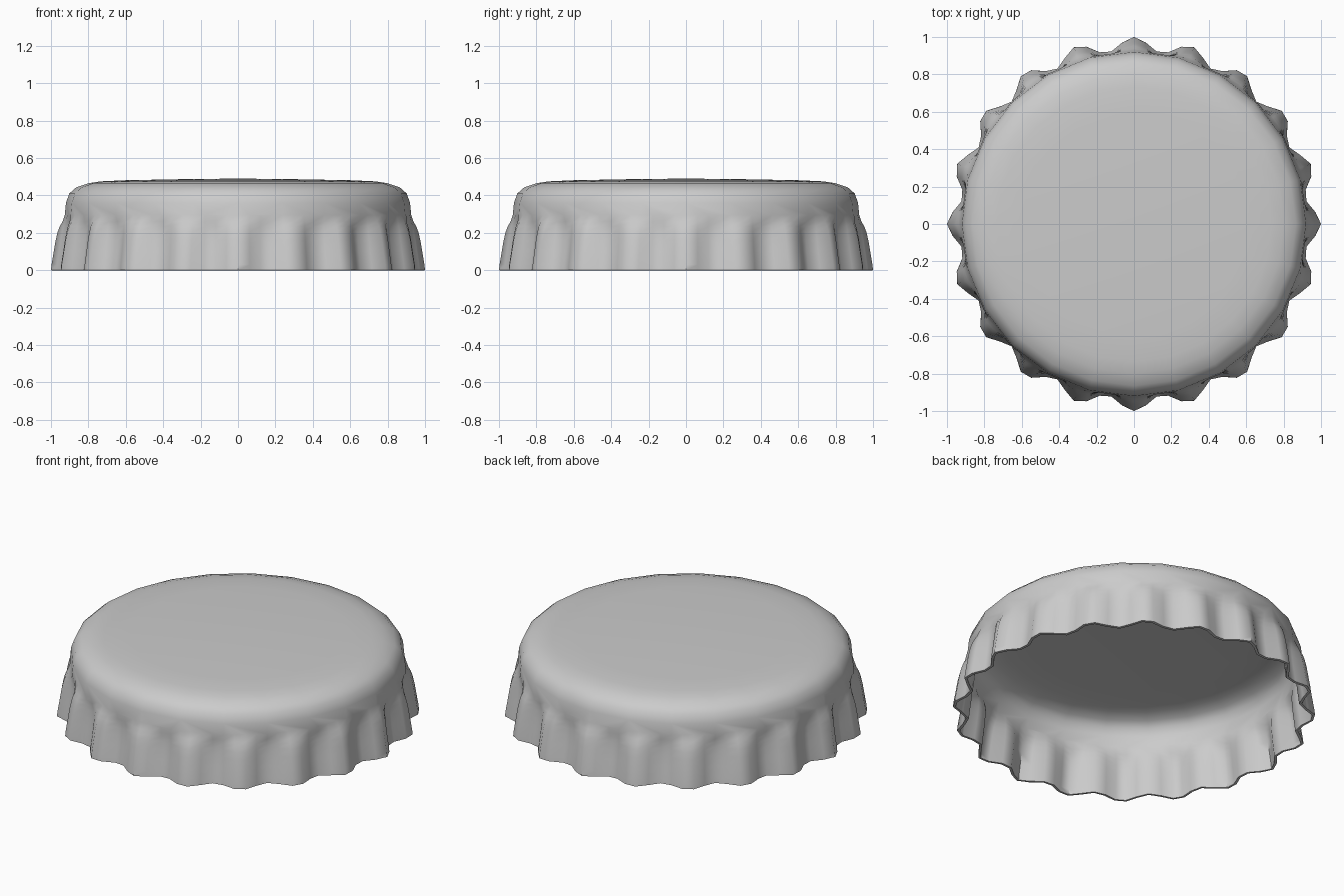
import bpy, bmesh, math

cube = bpy.data.objects.get("Cube")
if cube:
    bpy.data.objects.remove(cube, do_unlink=True)

SIDES = 24            # dome segments
SUB = 4               # skirt segments per dome segment
N = SIDES * SUB
FLUTES = 20

# Skirt rings from the rim upward: height, ridge radius, valley radius
skirt = [(0.0, 1.0, 0.925), (0.03, 0.997, 0.922), (0.1, 0.985, 0.913),
         (0.16, 0.975, 0.907), (0.205, 0.964, 0.905), (0.235, 0.953, 0.907),
         (0.26, 0.938, 0.913)]
# Dome rings from the neck upward: height, radius
dome = [(0.295, 0.926), (0.36, 0.92), (0.41, 0.902), (0.443, 0.865),
        (0.465, 0.80), (0.475, 0.735), (0.481, 0.60), (0.487, 0.28)]

bm = bmesh.new()


def point(radius, angle, z):
    return bm.verts.new((radius * math.cos(angle), radius * math.sin(angle), z))


def bridge(low, high):
    n = len(low)
    for i in range(n):
        j = (i + 1) % n
        bm.faces.new((low[i], low[j], high[j], high[i]))


# Fluted skirt
rings = []
for z, ridge, valley in skirt:
    ring = []
    for i in range(N):
        a = math.tau * i / N
        wave = 0.5 + 0.5 * math.cos(FLUTES * a)
        ring.append(point(valley + (ridge - valley) * wave, a, z))
    rings.append(ring)

# Neck ring lies on the straight sides of the dome polygon
z, r = dome[0]
step = math.tau / SIDES
neck = []
for i in range(N):
    a = math.tau * i / N
    side = r * math.cos(step / 2) / math.cos(a % step - step / 2) if i % SUB else r
    neck.append(point(side, a, z))
rings.append(neck)
for low, high in zip(rings, rings[1:]):
    bridge(low, high)

# Coarser dome, joined to the neck
coarse = [[point(r, step * i, z) for i in range(SIDES)] for z, r in dome[1:]]
for i in range(SIDES):
    j = (i + 1) % SIDES
    lower = [neck[(i * SUB + k) % N] for k in range(SUB + 1)]
    bm.faces.new(lower + [coarse[0][j], coarse[0][i]])
for low, high in zip(coarse, coarse[1:]):
    bridge(low, high)
centre = bm.verts.new((0, 0, 0.49))
for i in range(SIDES):
    bm.faces.new((coarse[-1][i], coarse[-1][(i + 1) % SIDES], centre))

bmesh.ops.recalc_face_normals(bm, faces=bm.faces)
mesh = bpy.data.meshes.new("crimped_cap")
bm.to_mesh(mesh)
bm.free()
cap = bpy.data.objects.new("crimped_cap", mesh)
bpy.context.collection.objects.link(cap)

# Plain grey metal
grey = bpy.data.materials.new("grey_metal")
grey.use_nodes = True
colour = (0.6, 0.6, 0.6, 1)
grey.diffuse_color = colour
grey.node_tree.nodes["Principled BSDF"].inputs["Base Color"].default_value = colour
mesh.materials.append(grey)

# Thin sheet wall, smooth with a crisp rim
wall = cap.modifiers.new("sheet_wall", "SOLIDIFY")
wall.thickness = 0.015
wall.offset = -1
bpy.ops.object.select_all(action="DESELECT")
cap.select_set(True)
bpy.context.view_layer.objects.active = cap
bpy.ops.object.modifier_apply(modifier=wall.name)
bpy.ops.object.shade_smooth_by_angle(angle=math.radians(50))
